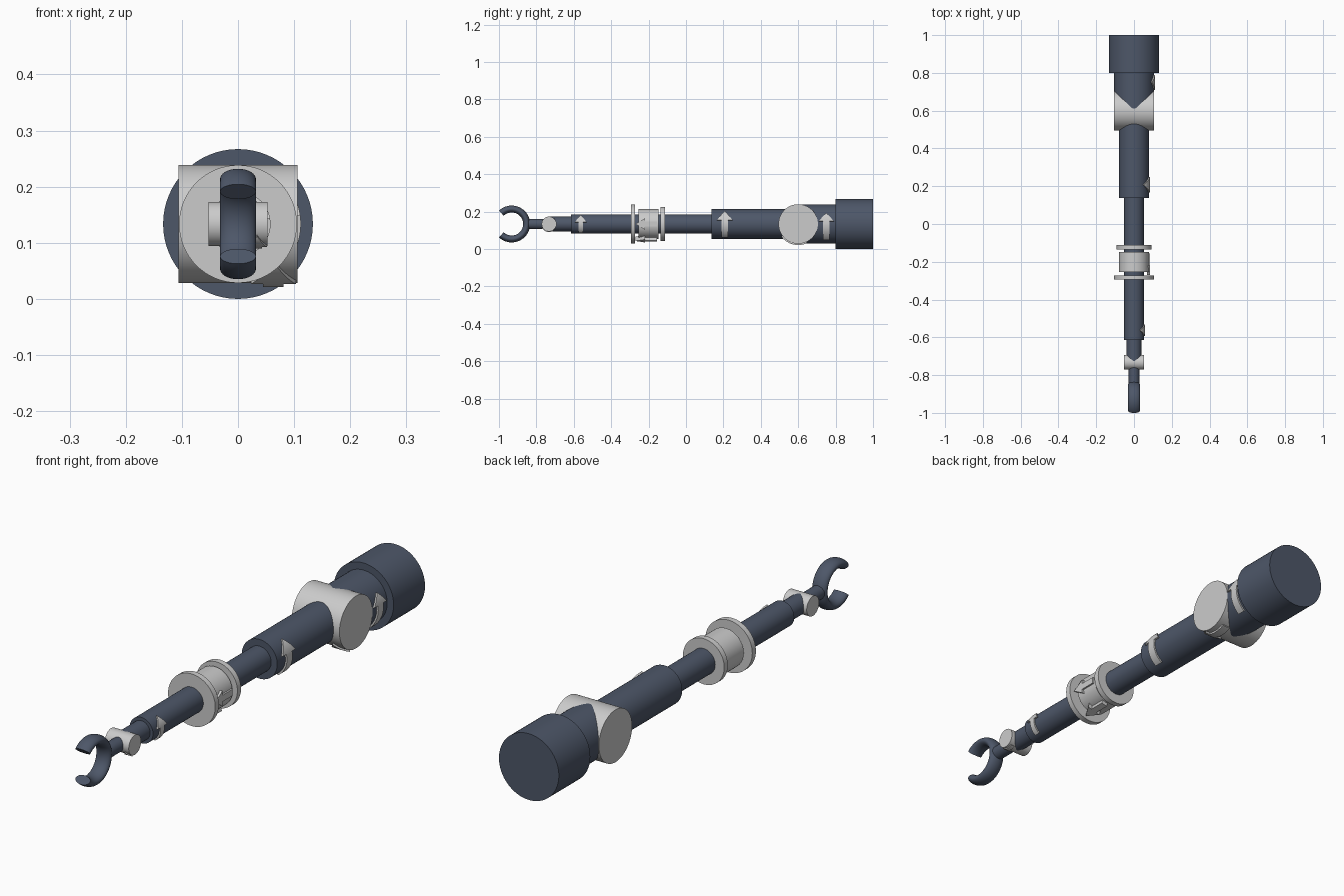
import bpy, bmesh
from math import sin, cos, radians, pi
from mathutils import Matrix, Vector

if "Cube" in bpy.data.objects:
    bpy.data.objects.remove(bpy.data.objects["Cube"])

ZC = 0.1335  # height of the arm axis

dark = bpy.data.materials.new("dark_blue")
dark.diffuse_color = (0.075, 0.095, 0.14, 1)
dark.use_nodes = True
dark.node_tree.nodes["Principled BSDF"].inputs["Base Color"].default_value = dark.diffuse_color


def finish(bm, name, mat=None):
    bmesh.ops.recalc_face_normals(bm, faces=bm.faces)
    me = bpy.data.meshes.new(name)
    bm.to_mesh(me)
    bm.free()
    ob = bpy.data.objects.new(name, me)
    bpy.context.collection.objects.link(ob)
    if mat:
        me.materials.append(mat)
    bpy.context.view_layer.objects.active = ob
    ob.select_set(True)
    bpy.ops.object.shade_smooth_by_angle(angle=radians(30))
    ob.select_set(False)
    return ob


def cylinder(name, axis, r, a, b, y=0, mat=None):
    """Cylinder from a to b along X (at the given y) or along Y."""
    bm = bmesh.new()
    rot = Matrix.Rotation(pi / 2, 4, 'Y' if axis == 'X' else 'X')
    mid = (a + b) / 2
    loc = Vector((mid, y, ZC)) if axis == 'X' else Vector((0, mid, ZC))
    bmesh.ops.create_cone(bm, cap_ends=True, segments=64, radius1=r, radius2=r,
                          depth=b - a, matrix=Matrix.Translation(loc) @ rot)
    return finish(bm, name, mat)


def loft(bm, rings):
    rows = [[bm.verts.new(p) for p in ring] for ring in rings]
    n = len(rows[0])
    for r0, r1 in zip(rows, rows[1:]):
        for i in range(n):
            j = (i + 1) % n
            bm.faces.new((r0[i], r0[j], r1[j], r1[i]))
    bm.faces.new(rows[0])
    bm.faces.new(rows[-1])


def arrow_rows(tail, neck, tip, shaft, head, n=12):
    """(position, half width) samples along an arrow outline."""
    rows = [(tail + (neck - tail) * i / n, shaft) for i in range(n + 1)]
    return rows + [(neck + (tip - neck) * i / n, max(head * (1 - i / n), 0.0005))
                   for i in range(n + 1)]


def curved_arrow(name, axis, r, centre, tail, neck, tip, shaft, head, y=0, thick=0.007):
    """Arrow wrapped around a cylinder; angles in degrees."""
    rings = []
    for deg, w in arrow_rows(tail, neck, tip, shaft, head):
        c, s = cos(radians(deg)), sin(radians(deg))
        ring = []
        for rad, side in ((r - 0.004, -w), (r + thick, -w), (r + thick, w), (r - 0.004, w)):
            if axis == 'Y':
                ring.append((rad * c, centre + side, ZC + rad * s))
            else:
                ring.append((centre + side, y + rad * c, ZC + rad * s))
        rings.append(ring)
    bm = bmesh.new()
    loft(bm, rings)
    return finish(bm, name)


def straight_arrow(name, deg, r0, r1):
    """Arrow pointing along the arm, standing on the sliding sleeve."""
    d = Vector((cos(radians(deg)), 0, sin(radians(deg))))
    t = Vector((-d.z, 0, d.x))
    rings = []
    for y, w in arrow_rows(-0.155, -0.22, -0.27, 0.013, 0.03, 1):
        base = Vector((0, y, ZC))
        rings.append([base + d * a + t * s for a, s in ((r0, -w), (r1, -w), (r1, w), (r0, w))])
    bm = bmesh.new()
    loft(bm, rings)
    return finish(bm, name)


# Base, arm tubes and wrist rod
for name, r, a, b in (("base", 0.1335, 0.8, 1.0), ("shoulder_tube", 0.105, 0.6, 0.8),
                      ("upper_arm", 0.079, 0.137, 0.6), ("forearm", 0.052, -0.615, 0.14),
                      ("wrist_tube", 0.039, -0.732, -0.61), ("wrist_rod", 0.028, -0.845, -0.732)):
    cylinder(name, 'Y', r, a, b, mat=dark)

# Cross-axis hinge joints
cylinder("shoulder_hinge", 'X', 0.1055, -0.106, 0.106, y=0.6)
cylinder("wrist_hinge", 'X', 0.0395, -0.053, 0.053, y=-0.732)

# Sliding elbow: two flanges and a sleeve
for name, r, a, b in (("front_flange", 0.105, -0.295, -0.272), ("sleeve", 0.079, -0.255, -0.148),
                      ("rear_flange", 0.092, -0.135, -0.112)):
    cylinder(name, 'Y', r, a, b)
straight_arrow("slide_arrow_bottom", -75, 0.07, 0.094)
straight_arrow("slide_arrow_side", 0, 0.07, 0.085)

# Rotation arrows on tubes and hinges
curved_arrow("shoulder_arrow", 'Y', 0.105, 0.75, -50, 8, 32, 0.017, 0.04)
curved_arrow("upper_arm_arrow", 'Y', 0.079, 0.207, -58, 14, 53, 0.018, 0.041)
curved_arrow("forearm_arrow", 'Y', 0.052, -0.563, -58, 10, 56, 0.012, 0.03, thick=0.006)
curved_arrow("shoulder_hinge_arrow", 'X', 0.1055, 0.063, -65, -108, -143, 0.018, 0.04, y=0.6)
curved_arrow("wrist_hinge_arrow", 'X', 0.0395, 0.034, -60, -108, -150, 0.009, 0.018,
             y=-0.732, thick=0.004)

# Open gripper ring with an oval section
rings = []
for i in range(65):
    a = radians(180 + 46 + (360 - 92) * i / 64)
    ring = []
    for k in range(32):
        u = 2 * pi * k / 32
        rad = 0.080 + 0.0185 * cos(u)
        ring.append((0.032 * sin(u), -0.932 + rad * cos(a), ZC + rad * sin(a)))
    rings.append(ring)
bm = bmesh.new()
loft(bm, rings)
finish(bm, "gripper", dark)
